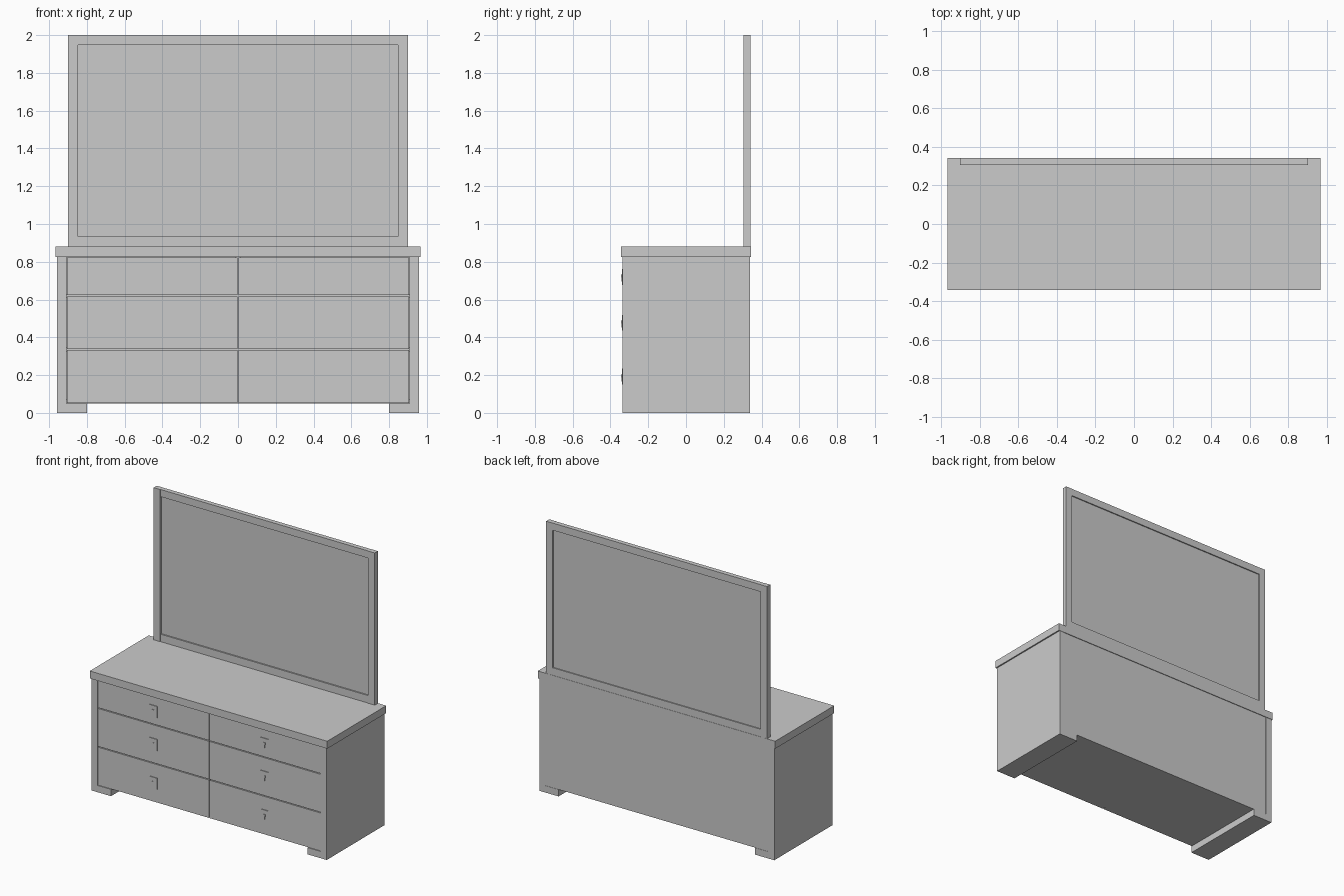
import bpy, bmesh
from mathutils import Vector

if "Cube" in bpy.data.objects:
    bpy.data.objects.remove(bpy.data.objects["Cube"])


def box(name, x0, x1, y0, y1, z0, z1):
    """Axis-aligned box given by its extents."""
    bm = bmesh.new()
    bmesh.ops.create_cube(bm, size=1)
    size = Vector((x1 - x0, y1 - y0, z1 - z0))
    mid = Vector((x0 + x1, y0 + y1, z0 + z1)) / 2
    for v in bm.verts:
        v.co = Vector(a * b for a, b in zip(v.co, size)) + mid
    mesh = bpy.data.meshes.new(name)
    bm.to_mesh(mesh)
    bm.free()
    obj = bpy.data.objects.new(name, mesh)
    bpy.context.collection.objects.link(obj)
    return obj


def pair(name, x0, x1, *rest):
    """A right-hand box and its mirror image on the left."""
    box(name + "_right", x0, x1, *rest)
    box(name + "_left", -x1, -x0, *rest)


# Cabinet carcass
box("cabinet_top", -0.967, 0.967, -0.343, 0.343, 0.825, 0.88)
pair("side_panel", 0.908, 0.957, -0.335, 0.34, 0.05, 0.825)
pair("foot", 0.80, 0.957, -0.335, 0.34, 0.0, 0.05)
box("back_panel", -0.908, 0.908, 0.32, 0.338, 0.05, 0.825)
box("bottom_panel", -0.908, 0.908, -0.31, 0.32, 0.05, 0.07)
box("centre_divider", -0.012, 0.012, -0.31, 0.32, 0.07, 0.825)

# Drawers: (bottom, top, handle height) for each row
gap = 0.003
for i, (z0, z1, hz) in enumerate([(0.05, 0.335, 0.192),
                                  (0.335, 0.62, 0.477),
                                  (0.62, 0.825, 0.72)]):
    if i:
        box(f"drawer_rail_{i}", -0.908, 0.908, -0.31, 0.32, z0 - 0.01, z0 + 0.01)
    pair(f"drawer_front_{i}", gap, 0.908 - gap, -0.334, -0.31, z0 + gap, z1 - gap)
    # Handle: thin back plate with a small stud and hanging pull
    for side, s in (("left", -1), ("right", 1)):
        x = s * 0.453
        box(f"handle_plate_{side}_{i}", x - 0.031, x + 0.031, -0.339, -0.333, hz - 0.042, hz + 0.042)
        box(f"handle_stud_{side}_{i}", x - 0.008, x + 0.008, -0.343, -0.338, hz - 0.004, hz + 0.012)
        box(f"handle_pull_{side}_{i}", x - 0.004, x + 0.004, -0.342, -0.338, hz - 0.025, hz - 0.004)

# Mirror frame and glass panel
pair("mirror_post", 0.847, 0.90, 0.305, 0.342, 0.88, 2.0)
box("mirror_top_rail", -0.847, 0.847, 0.307, 0.341, 1.947, 2.0)
box("mirror_bottom_rail", -0.847, 0.847, 0.307, 0.341, 0.88, 0.935)
box("mirror_panel", -0.847, 0.847, 0.317, 0.333, 0.935, 1.947)
